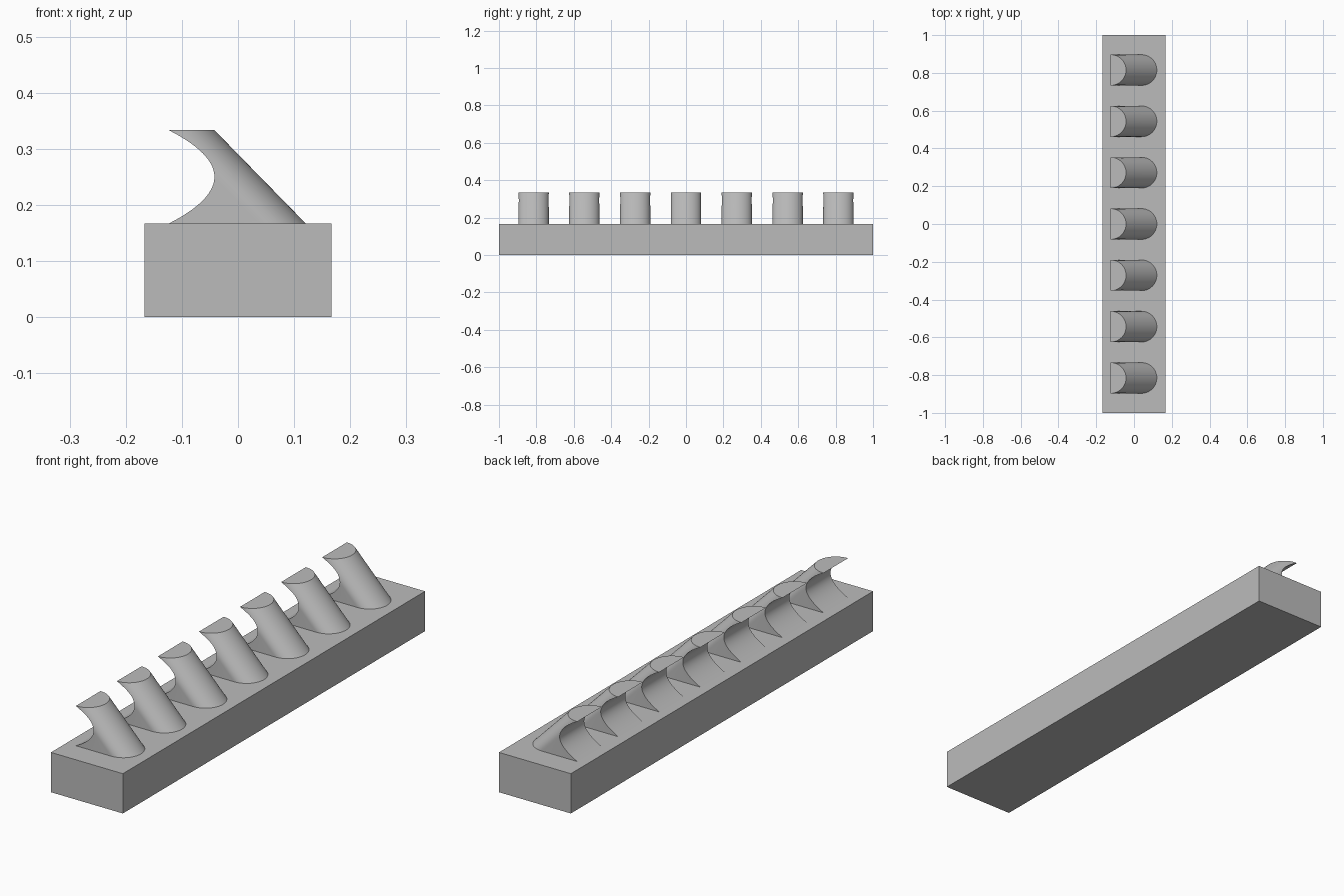
import bpy, bmesh, math

cube = bpy.data.objects.get("Cube")
if cube:
    bpy.data.objects.remove(cube, do_unlink=True)

grey = bpy.data.materials.new("plain grey")
grey.use_nodes = True
colour = (0.5, 0.5, 0.5, 1)
grey.diffuse_color = colour
grey.node_tree.nodes["Principled BSDF"].inputs["Base Color"].default_value = colour

BASE_H = 1 / 6      # height of the base bar
TOOTH_H = 1 / 6
R = 0.0815          # radius of the rounded face of a tooth
LEVELS, ARC = 28, 28


def tooth_ring(t):
    """Section at height fraction t: leaning round front, hollowed back."""
    u = 2 * t - 1
    back = -0.042 - R * u * u
    centre = -0.042 - R * u
    z = BASE_H + TOOTH_H * t
    a = math.acos(max(-1, min(1, (back - centre) / R))) if back > centre else math.pi / 2
    ring = [(back, -R * math.sin(a), z)]
    for i in range(ARC + 1):
        b = -a + 2 * a * i / ARC
        ring.append((centre + R * math.cos(b), R * math.sin(b), z))
    ring.append((back, R * math.sin(a), z))
    return ring


def make_tooth_mesh():
    bm = bmesh.new()
    rings = [[bm.verts.new(p) for p in tooth_ring(k / LEVELS)] for k in range(LEVELS + 1)]
    n = len(rings[0])
    for low, high in zip(rings, rings[1:]):
        for i in range(n):
            j = (i + 1) % n
            bm.faces.new((low[i], low[j], high[j], high[i]))
    bm.faces.new(rings[0][::-1])
    bm.faces.new(rings[-1])
    bmesh.ops.remove_doubles(bm, verts=bm.verts[:], dist=1e-5)
    bmesh.ops.recalc_face_normals(bm, faces=bm.faces[:])
    mesh = bpy.data.meshes.new("tooth")
    bm.to_mesh(mesh)
    bm.free()
    mesh.materials.append(grey)
    return mesh


# Base bar
bpy.ops.mesh.primitive_cube_add(size=1, location=(0, 0, BASE_H / 2))
base = bpy.context.object
base.name = "base_bar"
base.scale = (1 / 3, 2, BASE_H)
base.data.materials.append(grey)

# Row of seven leaning teeth
tooth_mesh = make_tooth_mesh()
bpy.ops.object.select_all(action="DESELECT")
for k in range(7):
    tooth = bpy.data.objects.new(f"tooth_{k + 1}", tooth_mesh)
    tooth.location.y = (k - 3) * 0.2717
    bpy.context.collection.objects.link(tooth)
    if k == 0:
        tooth.select_set(True)
        bpy.context.view_layer.objects.active = tooth
bpy.ops.object.shade_smooth_by_angle(angle=math.radians(35))
